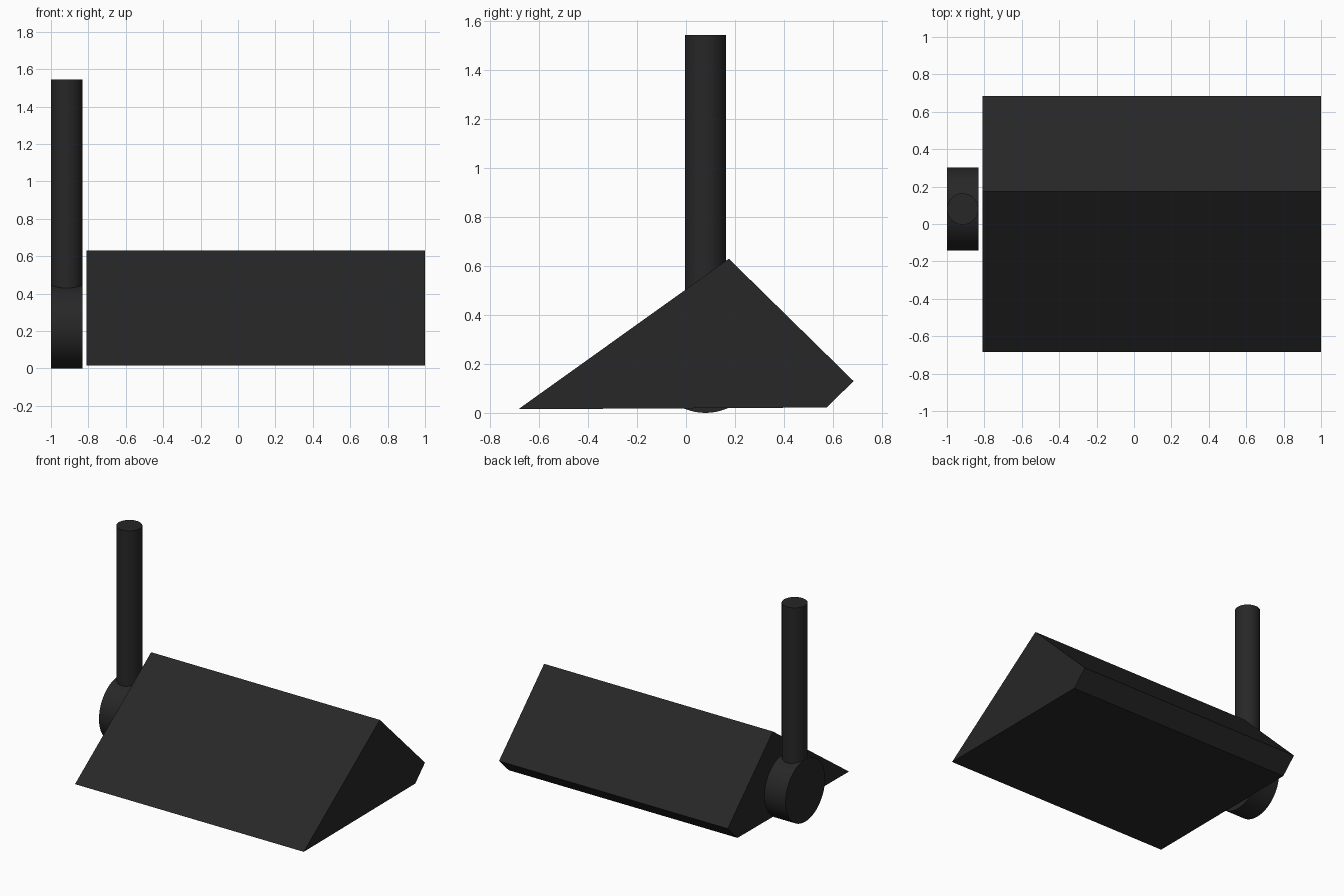
import bpy
import bmesh
import math
from mathutils import Matrix

if "Cube" in bpy.data.objects:
    bpy.data.objects.remove(bpy.data.objects["Cube"], do_unlink=True)

# Single matte black material
COLOR = (0.02, 0.02, 0.02, 1)
black = bpy.data.materials.new("matte_black")
black.use_nodes = True
black.diffuse_color = COLOR
black.node_tree.nodes["Principled BSDF"].inputs["Base Color"].default_value = COLOR


def add_object(name, bm):
    bmesh.ops.recalc_face_normals(bm, faces=bm.faces)
    mesh = bpy.data.meshes.new(name)
    bm.to_mesh(mesh)
    bm.free()
    mesh.materials.append(black)
    obj = bpy.data.objects.new(name, mesh)
    bpy.context.collection.objects.link(obj)
    return obj


def add_cylinder(name, radius, depth, center, rotation):
    bm = bmesh.new()
    bmesh.ops.create_cone(bm, cap_ends=True, segments=64, radius1=radius,
                          radius2=radius, depth=depth,
                          matrix=Matrix.Translation(center) @ rotation)
    obj = add_object(name, bm)
    bpy.ops.object.select_all(action="DESELECT")
    obj.select_set(True)
    bpy.context.view_layer.objects.active = obj
    bpy.ops.object.shade_smooth_by_angle(angle=math.radians(30))
    return obj


# Wedge head: side profile (y, z) extruded along x
profile = [(-0.685, 0.015), (0.575, 0.022), (0.685, 0.13), (0.175, 0.63)]
left, right = 1.0, -0.81
bm = bmesh.new()
face = bm.faces.new([bm.verts.new((right, y, z)) for y, z in profile])
extruded = bmesh.ops.extrude_face_region(bm, geom=[face])
bmesh.ops.translate(bm, vec=(left - right, 0, 0),
                    verts=[v for v in extruded["geom"] if isinstance(v, bmesh.types.BMVert)])
add_object("wedge_head", bm)

# Round hub beside the wedge, with an upright handle rising from it
hub_x, hub_y, hub_r, top = -0.916, 0.08, 0.223, 1.545
add_cylinder("hub_disc", hub_r, 0.168, (hub_x, hub_y, hub_r),
             Matrix.Rotation(math.pi / 2, 4, "Y"))
add_cylinder("upright_handle", 0.084, top - hub_r, (hub_x, hub_y, (top + hub_r) / 2),
             Matrix.Identity(4))
